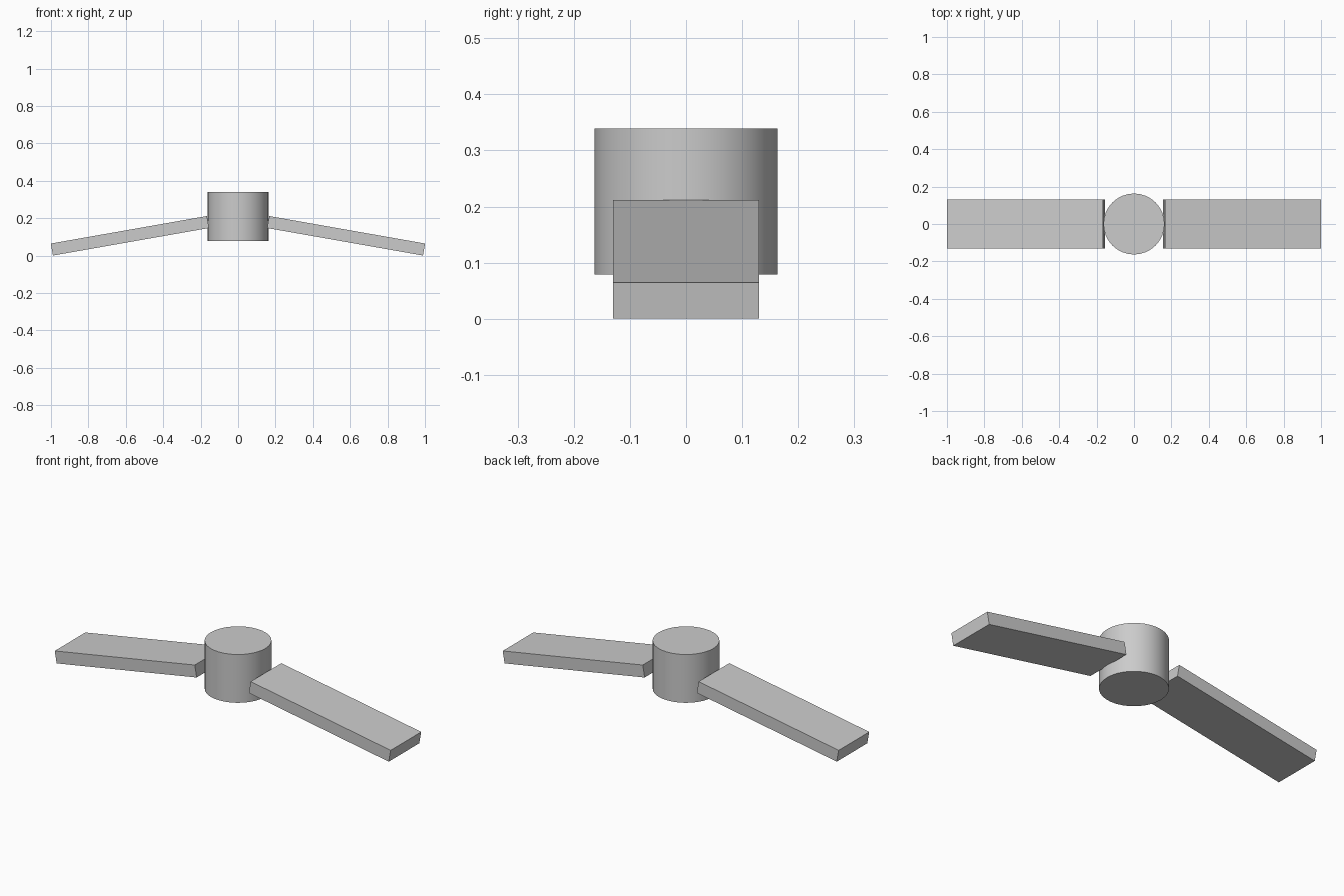
import bpy
from math import radians

cube = bpy.data.objects.get("Cube")
if cube:
    bpy.data.objects.remove(cube, do_unlink=True)

# Single light grey material
GREY = (0.6, 0.6, 0.6, 1.0)
grey = bpy.data.materials.new("light_grey")
grey.use_nodes = True
grey.diffuse_color = GREY
bsdf = next(n for n in grey.node_tree.nodes if n.type == "BSDF_PRINCIPLED")
bsdf.inputs["Base Color"].default_value = GREY

BLADE_SIZE = (0.847, 0.26, 0.065)
DROOP = radians(10)


def add_blade(name, side):
    """Flat slab drooping outwards from the hub; side is +1 or -1 along x."""
    bpy.ops.mesh.primitive_cube_add(
        size=1, location=(side * 0.578, 0, 0.106), rotation=(0, side * DROOP, 0))
    blade = bpy.context.object
    blade.name = name
    blade.scale = BLADE_SIZE
    bpy.ops.object.transform_apply(location=False, rotation=True, scale=True)
    blade.data.materials.append(grey)


# Central hub
bpy.ops.mesh.primitive_cylinder_add(
    vertices=32, radius=0.163, depth=0.26, location=(0, 0, 0.209))
hub = bpy.context.object
hub.name = "hub"
hub.data.materials.append(grey)
bpy.ops.object.shade_smooth_by_angle(angle=radians(30))

# Pair of blades
add_blade("left_blade", 1)
add_blade("right_blade", -1)
